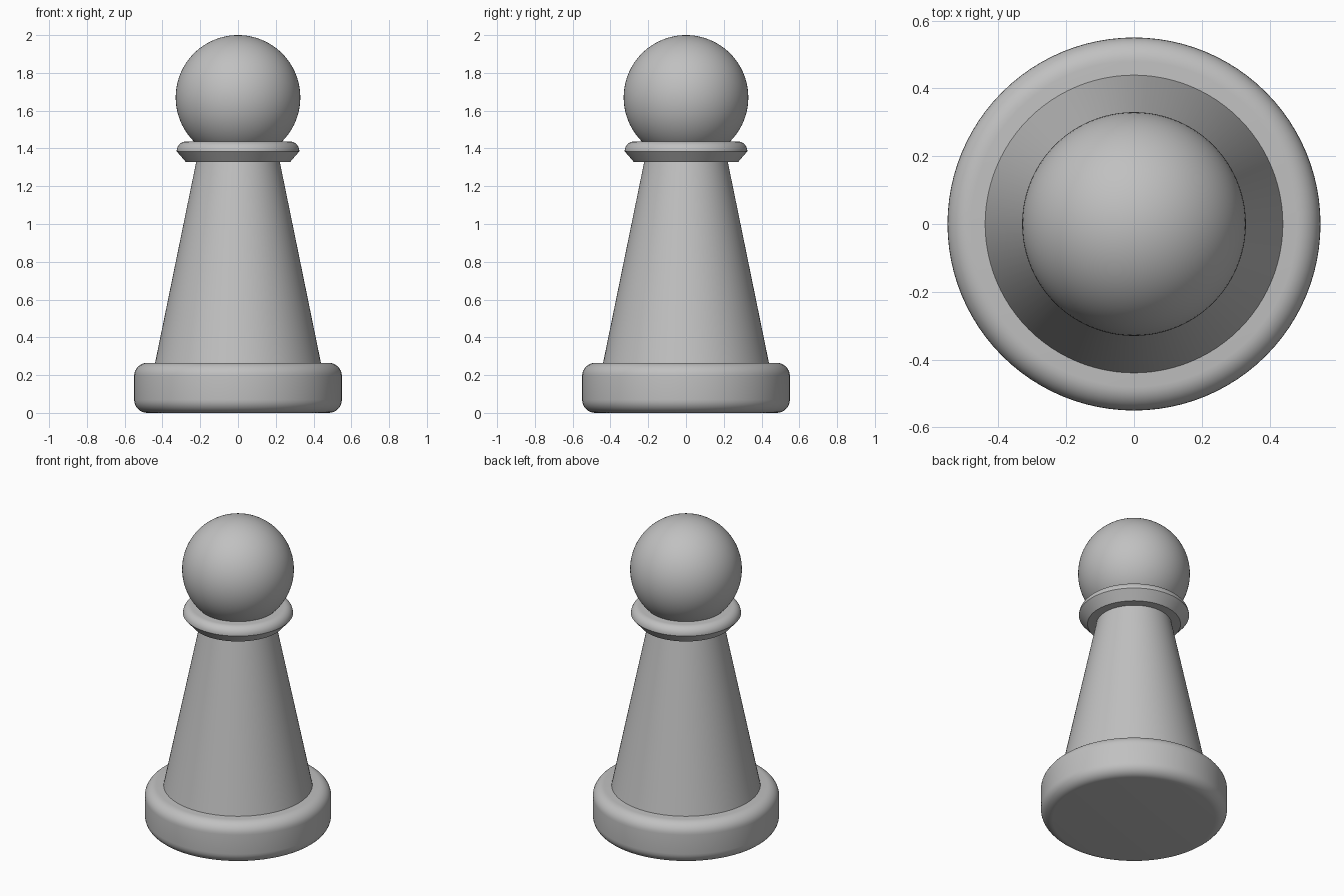
import bpy
import math

SEGMENTS = 96

cube = bpy.data.objects.get("Cube")
if cube:
    bpy.data.objects.remove(cube, do_unlink=True)

grey = bpy.data.materials.new("plain_grey")
grey.use_nodes = True
COLOUR = (0.53, 0.53, 0.53, 1)
grey.diffuse_color = COLOUR
grey.node_tree.nodes["Principled BSDF"].inputs["Base Color"].default_value = COLOUR


def finish(obj, name, angle=40):
    obj.name = name
    obj.data.materials.append(grey)
    bpy.ops.object.select_all(action="DESELECT")
    obj.select_set(True)
    bpy.context.view_layer.objects.active = obj
    bpy.ops.object.shade_smooth_by_angle(angle=math.radians(angle))


def arc(radius, height, size_r, size_z, start, end, steps=8):
    """Elliptical corner around (radius, height), angles in degrees."""
    angles = [math.radians(start + (end - start) * i / steps) for i in range(steps + 1)]
    return [(radius + size_r * math.cos(a), height + size_z * math.sin(a)) for a in angles]


def turned(name, profile):
    """Revolve a bottom-to-top (radius, z) profile and cap both ends."""
    verts, faces = [], []
    for r, z in profile:
        for i in range(SEGMENTS):
            a = math.tau * i / SEGMENTS
            verts.append((r * math.cos(a), r * math.sin(a), z))
    for ring in range(len(profile) - 1):
        low, high = ring * SEGMENTS, (ring + 1) * SEGMENTS
        for i in range(SEGMENTS):
            j = (i + 1) % SEGMENTS
            faces.append((low + i, low + j, high + j, high + i))
    faces.append(tuple(reversed(range(SEGMENTS))))
    faces.append(tuple(range(len(verts) - SEGMENTS, len(verts))))
    mesh = bpy.data.meshes.new(name)
    mesh.from_pydata(verts, [], faces)
    obj = bpy.data.objects.new(name, mesh)
    bpy.context.collection.objects.link(obj)
    finish(obj, name)


# Rounded foot disc
turned("base", arc(0.48, 0.07, 0.07, 0.07, -90, 0) + arc(0.48, 0.195, 0.07, 0.07, 0, 90))

# Tapered stem
turned("body", [(0.44, 0.26), (0.22, 1.335)])

# Collar with flared underside and rounded top
turned("collar", [(0.275, 1.327)] + arc(0.275, 1.385, 0.05, 0.052, 0, 90))

# Ball on top
bpy.ops.mesh.primitive_uv_sphere_add(segments=SEGMENTS, ring_count=48, radius=0.33, location=(0, 0, 1.67))
finish(bpy.context.object, "head")
